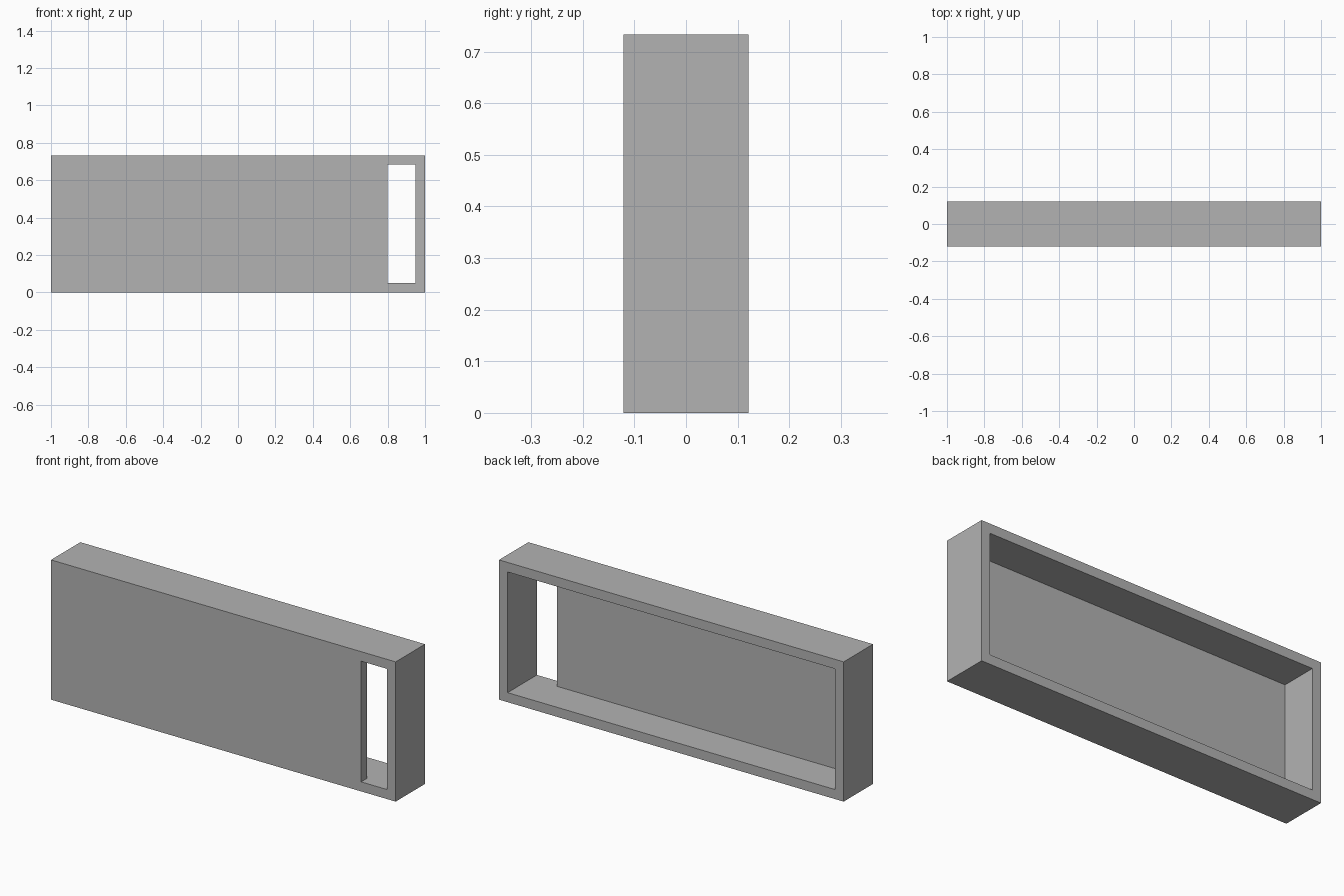
import bpy
import bmesh
from mathutils import Vector

old = bpy.data.objects.get("Cube")
if old:
    bpy.data.objects.remove(old, do_unlink=True)

HALF_X, HALF_Y, HEIGHT, WALL = 1.0, 0.1215, 0.733, 0.05
SLOT_X = 0.8          # inner edge of the front slot
OUT = 0.3             # cutter reach beyond the body


def make_prism(name, outline, z0, z1):
    """Extrude an xy outline between two heights."""
    bm = bmesh.new()
    face = bm.faces.new([bm.verts.new((x, y, z0)) for x, y in outline])
    ext = bmesh.ops.extrude_face_region(bm, geom=[face])
    top = [v for v in ext["geom"] if isinstance(v, bmesh.types.BMVert)]
    bmesh.ops.translate(bm, verts=top, vec=Vector((0, 0, z1 - z0)))
    bmesh.ops.recalc_face_normals(bm, faces=bm.faces)
    mesh = bpy.data.meshes.new(name)
    bm.to_mesh(mesh)
    bm.free()
    obj = bpy.data.objects.new(name, mesh)
    bpy.context.collection.objects.link(obj)
    return obj


# Plain grey finish
grey = bpy.data.materials.new("plain_grey")
grey.use_nodes = True
colour = (0.45, 0.45, 0.45, 1)
grey.diffuse_color = colour
grey.node_tree.nodes["Principled BSDF"].inputs["Base Color"].default_value = colour

# Solid casing block
casing = make_prism("casing", [(-HALF_X, -HALF_Y), (HALF_X, -HALF_Y),
                               (HALF_X, HALF_Y), (-HALF_X, HALF_Y)], 0, HEIGHT)
casing.data.materials.append(grey)

# L-shaped cutter: rear recess plus the slot through the front panel
inner = HALF_X - WALL
panel_back = WALL - HALF_Y
cutter = make_prism("recess_cutter", [(-inner, panel_back), (SLOT_X, panel_back),
                                      (SLOT_X, -OUT), (inner, -OUT),
                                      (inner, OUT), (-inner, OUT)], WALL, HEIGHT - WALL)
cutter.data.materials.append(grey)
cutter.hide_render = True

cut = casing.modifiers.new("hollow", 'BOOLEAN')
cut.operation = 'DIFFERENCE'
cut.solver = 'EXACT'
cut.object = cutter

# Bake the cut and drop the cutter
bpy.context.view_layer.objects.active = casing
bpy.ops.object.modifier_apply(modifier=cut.name)
bpy.data.objects.remove(cutter, do_unlink=True)
